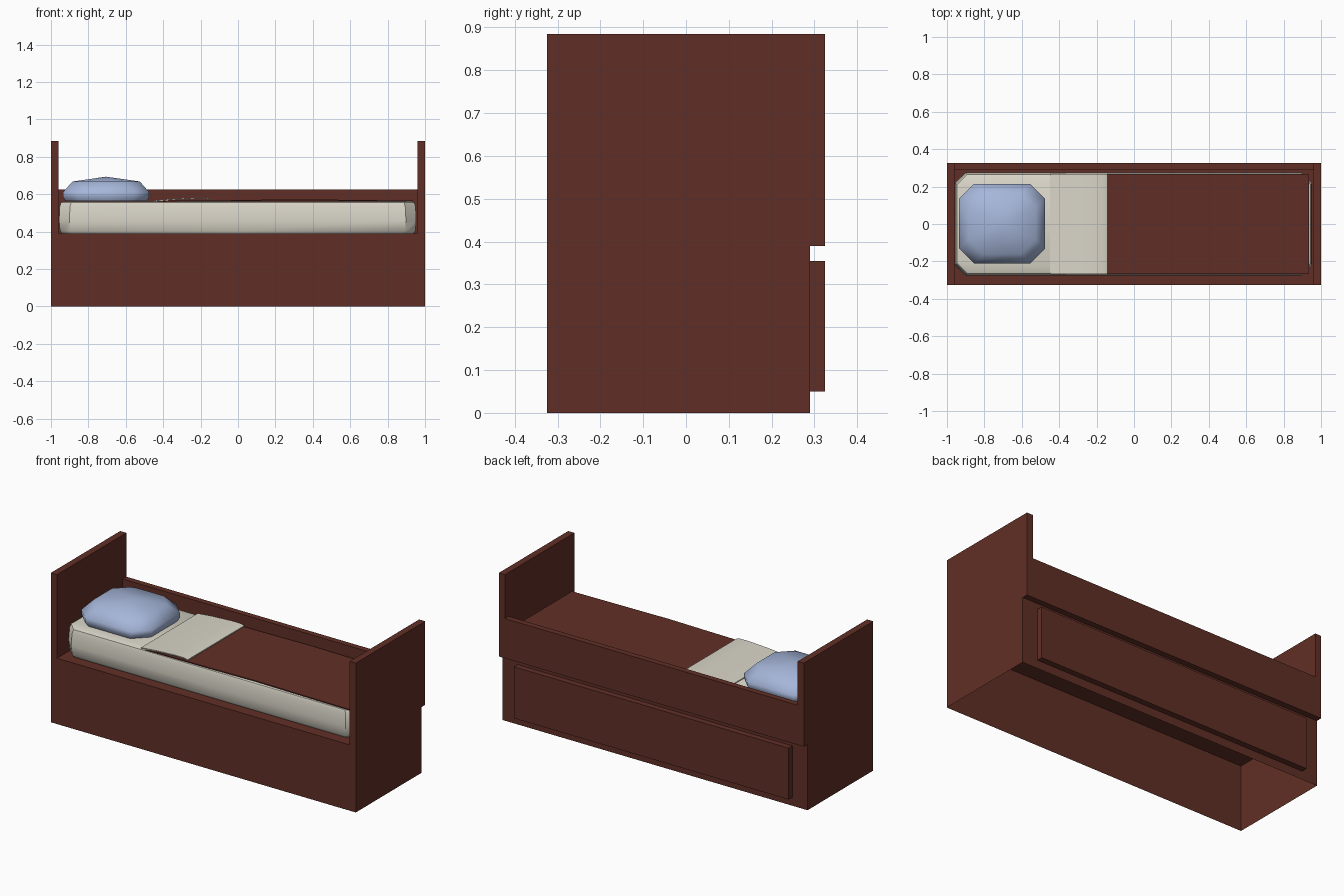
import bpy, bmesh, math

if "Cube" in bpy.data.objects:
    bpy.data.objects.remove(bpy.data.objects["Cube"])


def material(name, rgb):
    m = bpy.data.materials.new(name)
    m.diffuse_color = (*rgb, 1)
    m.use_nodes = True
    m.node_tree.nodes["Principled BSDF"].inputs["Base Color"].default_value = m.diffuse_color
    return m


WOOD = material("dark_red_wood", (0.118, 0.028, 0.019))
LINEN = material("cream_linen", (0.70, 0.67, 0.58))
BLUE = material("pillow_blue", (0.38, 0.47, 0.70))


def finish(name, bm, mat, smooth=None):
    bmesh.ops.recalc_face_normals(bm, faces=bm.faces)
    me = bpy.data.meshes.new(name)
    bm.to_mesh(me)
    bm.free()
    ob = bpy.data.objects.new(name, me)
    bpy.context.collection.objects.link(ob)
    me.materials.append(mat)
    if smooth:
        bpy.ops.object.select_all(action='DESELECT')
        ob.select_set(True)
        bpy.context.view_layer.objects.active = ob
        bpy.ops.object.shade_smooth_by_angle(angle=math.radians(smooth))
    return ob


def box(name, x, y, z, mat, open_bottom=False):
    bm = bmesh.new()
    bmesh.ops.create_cube(bm, size=1)
    for v in bm.verts:
        v.co = [lo + (c + 0.5) * (hi - lo) for c, (lo, hi) in zip(v.co, (x, y, z))]
    bmesh.ops.recalc_face_normals(bm, faces=bm.faces)
    if open_bottom:
        low = [f for f in bm.faces if all(v.co.z < z[0] + 1e-4 for v in f.verts)]
        bmesh.ops.delete(bm, geom=low, context='FACES_ONLY')
        me = bpy.data.meshes.new(name)
        bm.to_mesh(me)
        bm.free()
        me.materials.append(mat)
        ob = bpy.data.objects.new(name, me)
        bpy.context.collection.objects.link(ob)
        return ob
    return finish(name, bm, mat)


def cushion(name, cx, cy, hx, hy, cut, rings, mat, smooth, peak=None):
    """Stack of rectangles with cut corners; rings are (z, inset)."""
    bm = bmesh.new()
    loops = []
    for z, d in rings:
        a, b = hx - d, hy - d
        pts = [(a, -b + cut), (a, 0), (a, b - cut), (a - cut, b), (0, b), (-a + cut, b),
               (-a, b - cut), (-a, 0), (-a, -b + cut), (-a + cut, -b), (0, -b), (a - cut, -b)]
        loops.append([bm.verts.new((cx + px, cy + py, z)) for px, py in pts])
    n = len(loops[0])
    for lo, hi in zip(loops, loops[1:]):
        for i in range(n):
            bm.faces.new((lo[i], lo[(i + 1) % n], hi[(i + 1) % n], hi[i]))
    bm.faces.new(loops[0])
    if peak:
        top = bm.verts.new((cx, cy, peak))
        for i in range(n):
            bm.faces.new((loops[-1][i], loops[-1][(i + 1) % n], top))
    else:
        bm.faces.new(loops[-1])
    return finish(name, bm, mat, smooth)


def draped(name, profile, hy, mat, thick):
    """Thin cloth: an x/z profile swept across y."""
    bm = bmesh.new()
    outline = profile + [(x, z - thick) for x, z in reversed(profile)]
    f = bm.faces.new([bm.verts.new((x, -hy, z)) for x, z in outline])
    ext = bmesh.ops.extrude_face_region(bm, geom=[f])
    for v in ext["geom"]:
        if isinstance(v, bmesh.types.BMVert):
            v.co.y = hy
    return finish(name, bm, mat, 30)


# Frame: hollow base with deck on top, end boards, back rail, drawer front
box("base", (-1, 1), (-0.325, 0.29), (0, 0.39), WOOD, open_bottom=True)
box("headboard", (-1, -0.96), (-0.325, 0.325), (0.39, 0.885), WOOD)
box("footboard", (0.96, 1), (-0.325, 0.325), (0.39, 0.885), WOOD)
box("back_rail", (-0.96, 0.96), (0.29, 0.325), (0.39, 0.625), WOOD)
box("drawer_front", (-0.9, 0.9), (0.29, 0.325), (0.05, 0.355), WOOD)

# Bedding
cushion("mattress", -0.002, 0, 0.955, 0.275, 0.055,
        [(0.391, 0.014), (0.405, 0.005), (0.46, 0.0), (0.535, 0.004), (0.555, 0.01), (0.562, 0.022)],
        LINEN, 40)
draped("blanket", [(-0.42, 0.565), (0, 0.569), (0.3, 0.573), (0.7, 0.569), (0.935, 0.567)],
       0.268, WOOD, 0.006)
draped("folded_sheet", [(-0.45, 0.567), (-0.35, 0.576), (-0.22, 0.583), (-0.165, 0.582), (-0.145, 0.576)],
       0.266, LINEN, 0.006)
cushion("pillow", -0.705, 0.002, 0.23, 0.213, 0.08,
        [(0.563, 0.012), (0.585, 0.0), (0.612, 0.0), (0.668, 0.05)], BLUE, 50, peak=0.694)
